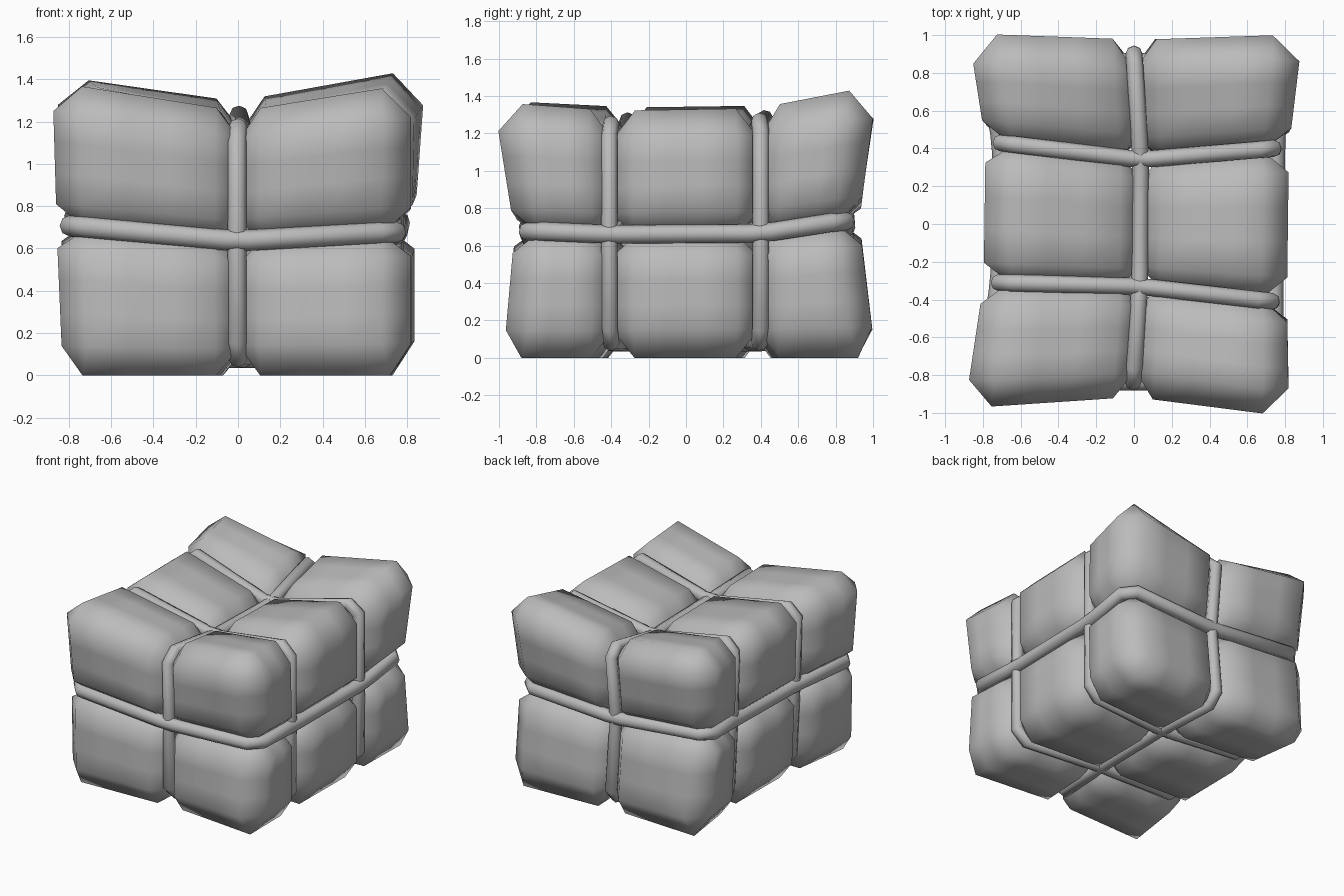
import bpy, bmesh
from itertools import product
from mathutils import Vector

cube = bpy.data.objects.get("Cube")
if cube:
    bpy.data.objects.remove(cube)

OUTER, INNER, BASE = 0.14, 0.105, 0.1     # chamfers: outside, groove, underside

gray = bpy.data.materials.new("warm_gray")
gray.use_nodes = True
gray.diffuse_color = (0.5, 0.5, 0.5, 1)
gray.node_tree.nodes["Principled BSDF"].inputs["Base Color"].default_value = (0.5, 0.5, 0.5, 1)

# Irregular lattice dividing the bundle: i = left/right, j = front/back, k = height
SIDE_X = [(-0.9, -0.8, -0.79, -0.88), (-0.005, 0.03, 0.035, 0), (0.82, 0.81, 0.82, 0.91)]
FRONT_Y = [(-0.95, -0.92, -0.99), (-0.91, -0.9, -0.92), (-0.99, -0.92, -1.05)]
BACK_Y = (1.02, 0.925, 1.03)
SPLIT_Y = [(-0.31, 0.43), (-0.33, 0.34), (-0.41, 0.40)]
MIDDLE_Z = (0.71, 0.635, 0.68)
WAIST_LIFT = (0, -0.02, -0.015, 0.055)
TOP_Z = [(1.395, 1.365, 1.38, 1.43), (1.26, 1.21, 1.195, 1.33), (1.39, 1.345, 1.365, 1.485)]


def node(i, j, k):
    x = SIDE_X[i][j]
    if i == 0:
        x += (0.05, 0.02, 0)[k]
    if k < 2 and i == 2 and j == 3:
        x -= 0.07
    if j == 0:
        y = FRONT_Y[i][k]
    elif j == 3:
        y = BACK_Y[k] if i != 1 or k == 1 else 0.99
    else:
        y = SPLIT_Y[i][j - 1]
    z = (0, MIDDLE_Z[i] + WAIST_LIFT[j], TOP_Z[i][j])[k]
    return Vector((x, y, z))


def new_object(name, bm):
    bmesh.ops.recalc_face_normals(bm, faces=bm.faces)
    mesh = bpy.data.meshes.new(name)
    bm.to_mesh(mesh)
    bm.free()
    mesh.materials.append(gray)
    mesh.shade_smooth()
    obj = bpy.data.objects.new(name, mesh)
    bpy.context.collection.objects.link(obj)


def block(name, cell):
    """Chamfered box filling one lattice cell."""
    corner = {s: node(*(c + o for c, o in zip(cell, s))) for s in product((0, 1), repeat=3)}
    last = (1, 2, 1)
    size = []
    for a in range(3):
        step = tuple(int(a == b) for b in range(3))
        size.append((corner[step] - corner[(0, 0, 0)]).length)

    def param(axis, side, underside):
        outside = cell[axis] == (last[axis] if side else 0)
        cut = (BASE if underside else OUTER) if outside else INNER
        return 1 - cut / size[axis] if side else cut / size[axis]

    bm = bmesh.new()
    verts = {}
    for a, s in product(range(3), product((0, 1), repeat=3)):
        underside = a == 2 and s[2] == 0 and cell[2] == 0
        t = [s[b] if b == a else param(b, s[b], underside) for b in range(3)]
        p = Vector()
        for c, co in corner.items():
            w = 1
            for b in range(3):
                w *= t[b] if c[b] else 1 - t[b]
            p += co * w
        verts[a, s] = bm.verts.new(p)

    def sign(axes, values):
        s = dict(zip(axes, values))
        return tuple(s[b] for b in range(3))

    # Six panels, twelve chamfers and eight corner triangles
    panels = []
    ring = ((0, 0), (1, 0), (1, 1), (0, 1))
    for a in range(3):
        b, c = (a + 1) % 3, (a + 2) % 3
        for side in (0, 1):
            panels.append(bm.faces.new([verts[a, sign((a, b, c), (side, *r))] for r in ring]))
        for r in ring:
            lo, hi = sign((a, b, c), (0, *r)), sign((a, b, c), (1, *r))
            bm.faces.new((verts[b, lo], verts[b, hi], verts[c, hi], verts[c, lo]))
    for s in corner:
        bm.faces.new([verts[a, s] for a in range(3)])
    # Panel grids keep the soft shading close to the edges
    edges = list(dict.fromkeys(e for f in panels for e in f.edges))
    bmesh.ops.subdivide_edges(bm, edges=edges, cuts=2, use_grid_fill=True)
    new_object(name, bm)


def rope(name, loop, radius, inset):
    """Closed round cord through lattice nodes, with cut corners."""
    last = (2, 3, 2)
    axes = [a for a in range(3) if len({n[a] for n in loop}) > 1]
    pts = []
    for n in loop:
        p = node(*n)
        for a in axes:
            if n[a] == 0:
                p[a] += inset
            elif n[a] == last[a]:
                p[a] -= inset
        pts.append(p)
    path = []
    for q, p in enumerate(pts):
        before = (pts[q - 1] - p).normalized()
        after = (pts[(q + 1) % len(pts)] - p).normalized()
        cut = 0.08 if before.dot(after) > -0.6 else 0.06
        path += [p + before * cut, p + after * cut]
    curve = bpy.data.curves.new(name, "CURVE")
    curve.dimensions = "3D"
    curve.bevel_depth = radius
    curve.bevel_resolution = 2
    spline = curve.splines.new("POLY")
    spline.points.add(len(path) - 1)
    for point, co in zip(spline.points, path):
        point.co = (*co, 1)
    spline.use_cyclic_u = True
    spline.use_smooth = True
    curve.materials.append(gray)
    obj = bpy.data.objects.new(name, curve)
    bpy.context.collection.objects.link(obj)
    bpy.ops.object.select_all(action="DESELECT")
    obj.select_set(True)
    bpy.context.view_layer.objects.active = obj
    bpy.ops.object.convert(target="MESH")


def around(m, n):
    """Boundary indices of an m by n grid, in order."""
    return ([(u, 0) for u in range(m)] + [(m, v) for v in range(n)]
            + [(u, n) for u in range(m, 0, -1)] + [(0, v) for v in range(n, 0, -1)])


# Padded blocks
for i, j, k in product(range(2), range(3), range(2)):
    block("block_%s_%s_%s" % (("front", "middle", "back")[j], ("right", "left")[i],
                              ("lower", "upper")[k]), (i, j, k))

# Binding ropes
rope("waist_rope", [(i, j, 1) for i, j in around(2, 3)], 0.05, 0.07)
rope("lengthwise_rope", [(1, j, k) for j, k in around(3, 2)], 0.045, 0.08)
for name, j in (("front_cross_rope", 1), ("back_cross_rope", 2)):
    rope(name, [(i, j, k) for i, k in around(2, 2)], 0.045, 0.08)
